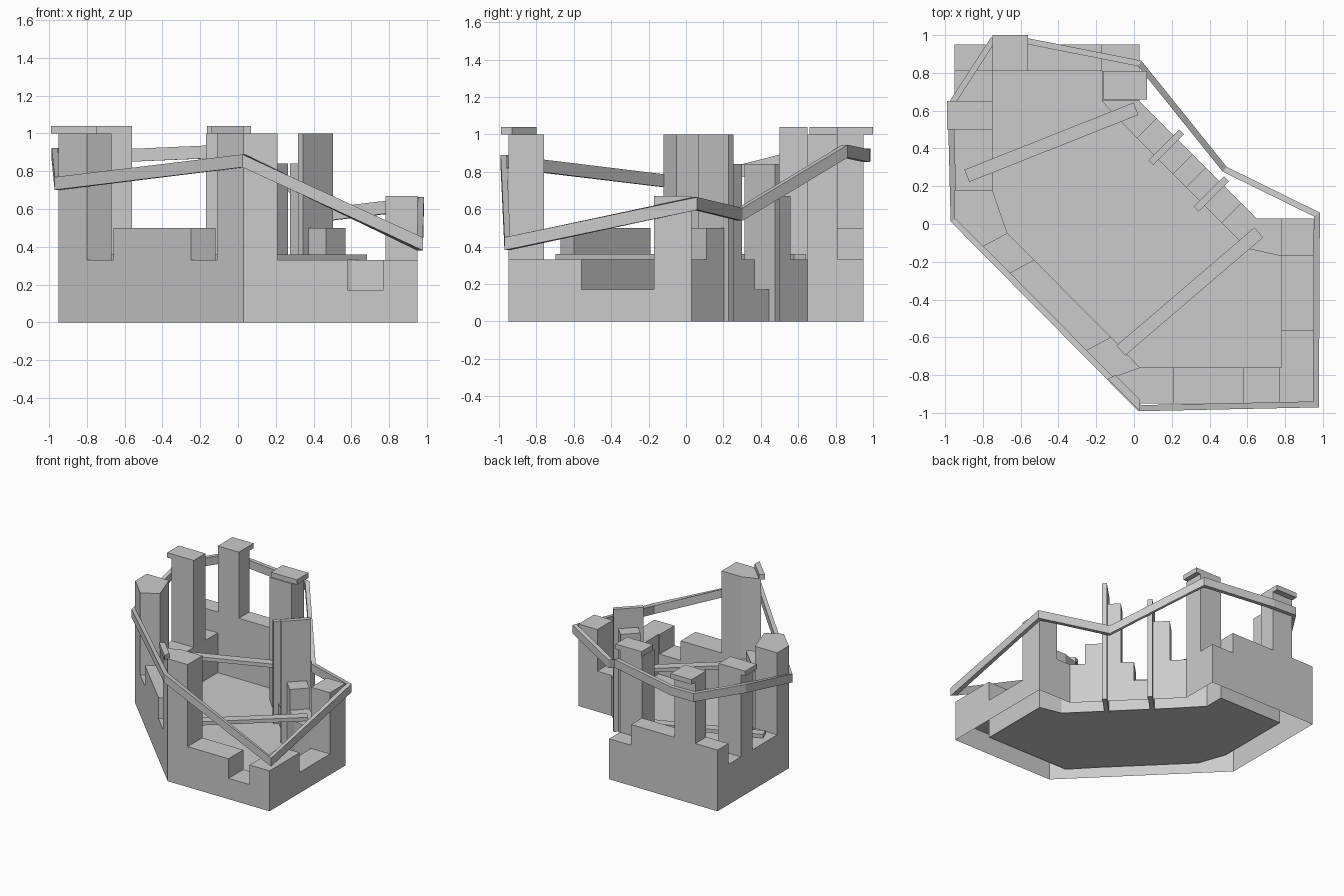
import bpy, bmesh
from mathutils import Vector

if "Cube" in bpy.data.objects:
    bpy.data.objects.remove(bpy.data.objects["Cube"])

def finish(name, bm, normals=True):
    bmesh.ops.remove_doubles(bm, verts=bm.verts, dist=1e-5)
    if normals:
        bmesh.ops.recalc_face_normals(bm, faces=bm.faces)
    me = bpy.data.meshes.new(name)
    bm.to_mesh(me)
    bm.free()
    ob = bpy.data.objects.new(name, me)
    bpy.context.collection.objects.link(ob)
    return ob

def face(bm, pts):
    clean = []
    for p in map(Vector, pts):
        if all((p - q).length > 1e-4 for q in clean):
            clean.append(p)
    if len(clean) > 2:
        bm.faces.new([bm.verts.new(p) for p in clean])

def prism(name, poly, z0, z1):
    bm = bmesh.new()
    n = len(poly)
    face(bm, [(x, y, z0) for x, y in poly])
    face(bm, [(x, y, z1) for x, y in poly])
    for i in range(n):
        a, b = poly[i], poly[(i + 1) % n]
        face(bm, [(*a, z0), (*b, z0), (*b, z1), (*a, z1)])
    return finish(name, bm)

def plank(name, a, b, width, z0, z1):
    a, b = Vector(a), Vector(b)
    d = (b - a).normalized() * width / 2
    s = Vector((-d.y, d.x))
    return prism(name, [tuple(p) for p in (a + s, b + s, b - s, a - s)], z0, z1)

# wall stations: outer point, inner point, height of the stretch that follows
st = []
# right wall
for y0, y1, h in ((-.95, -.76, .33), (-.56, -.56, .17), (-.17, -.17, .67)):
    st.append(((.95, y0), (.78, y1), h))
st += [((.95, .03), (.78, -.17), .67), ((.78, .03), (.78, -.17), .33),
       ((.65, .03), (.60, -.13), .33)]
# stepped broken diagonal at the back right
for y, h in ((.11, .5), (.21, .84), (.30, .33), (.37, .17), (.465, .67), (.56, .33)):
    st.append(((.68 - y, y), (.575 - y, y - .105), h))
st += [((.03, .65), (-.17, .65), 1), ((.03, .81), (-.17, .81), .33)]
# back wall
for x0, x1, h in ((.03, -.17, .33), (-.17, -.17, .5), (-.56, -.56, 1),
                  (-.75, -.75, .5), (-.95, -.75, .5)):
    st.append(((x0, .95), (x1, .81), h))
# left wall
for y, h in ((.81, .33), (.65, 1), (.5, .33), (.18, 1)):
    st.append(((-.95, y), (-.75, y), h))
# front left diagonal
st += [((-.95, .03), (-.75, .18), 1), ((-.80, -.12), (-.67, -.05), .33),
       ((-.66, -.26), (-.53, -.19), .5), ((-.25, -.67), (-.12, -.60), .33),
       ((-.11, -.81), (.03, -.76), 1)]
# front wall
for x, h in ((.03, 1), (.21, .33), (.58, .17), (.77, .33)):
    st.append(((x, -.95), (x, -.76), h))

# ruined wall ring, open underneath
bm = bmesh.new()
n = len(st)
for i in range(n):
    o, q, h = st[i]
    o2, q2, _ = st[(i + 1) % n]
    hp = st[i - 1][2]
    face(bm, [(*o, 0), (*o2, 0), (*o2, h), (*o, h)])
    face(bm, [(*q2, 0), (*q, 0), (*q, h), (*q2, h)])
    face(bm, [(*o, h), (*o2, h), (*q2, h), (*q, h)])
    if hp < h:
        face(bm, [(*o, hp), (*o, h), (*q, h), (*q, hp)])
    elif hp > h:
        face(bm, [(*q, h), (*q, hp), (*o, hp), (*o, h)])
finish("ruined_wall", bm, False)

# ground floor inside the ring
bm = bmesh.new()
face(bm, [(*s[1], .005) for s in st])
finish("floor", bm, False)

# capstones on the tall posts
for i, (x0, x1, y0, y1) in enumerate(((-.99, -.75, .5, .65), (-.75, -.56, .81, 1.0),
                                      (-.165, .07, .66, .81))):
    prism(f"capstone_{i}", [(x0, y0), (x1, y0), (x1, y1), (x0, y1)], 1.0, 1.04)
prism("capstone_front", [(-.14, -.82), (.03, -.99), (.03, -.93), (-.10, -.80)], 1.0, 1.04)

# upright slabs crossing the broken diagonal
plank("slab_low", (.09, .325), (.253, .488), .036, 0, .84)
plank("slab_tall", (.33, .08), (.49, .24), .036, 0, 1.0)

# fallen beams
plank("beam_back", (-.885, .255), (.01, .61), .07, .33, .36)
plank("beam_front", (-.07, -.67), (.66, -.045), .07, .33, .36)

# sagging band around the outside
path = [(.03, -.975, .855), (.963, -.955, .415), (.968, .05, .63), (.48, .29, .572),
        (.03, .85, .91), (-.55, .965, .885), (-.75, .97, .89), (-.97, .63, .89),
        (-.955, .02, .735)]
bm = bmesh.new()
rings = []
m = len(path)
for i in range(m):
    a, p, b = (Vector(path[j % m]) for j in (i - 1, i, i + 1))
    d1, d2 = (p - a).xy.normalized(), (b - p).xy.normalized()
    t = (d1 + d2).normalized()
    nrm = Vector((t.y, -t.x, 0)) * .016 / max(.6, t.dot(d1))
    rings.append([p + nrm * s + Vector((0, 0, z))
                  for s, z in ((-1, -.034), (1, -.034), (1, .034), (-1, .034))])
for i in range(m):
    r, q = rings[i], rings[(i + 1) % m]
    for k in range(4):
        l = (k + 1) % 4
        face(bm, [r[k], q[k], q[l], r[l]])
finish("outer_band", bm)
